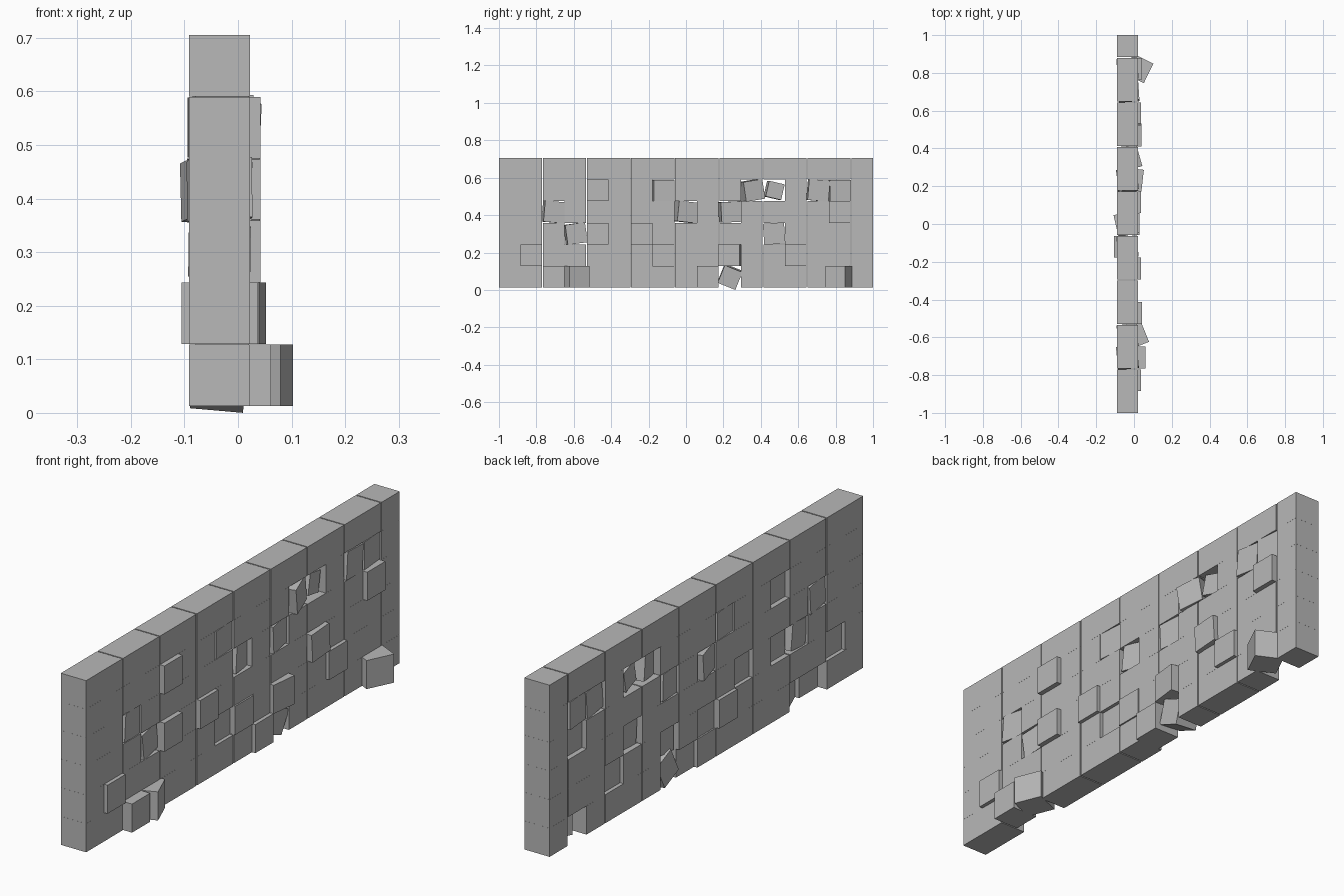
import bpy, bmesh
from math import radians
from mathutils import Matrix

cube = bpy.data.objects.get("Cube")
if cube:
    bpy.data.objects.remove(cube, do_unlink=True)

# One stone colour for the whole wall
GREY = (0.48, 0.48, 0.48, 1)
stone = bpy.data.materials.new("grey_stone")
stone.use_nodes = True
stone.diffuse_color = GREY
stone.node_tree.nodes["Principled BSDF"].inputs["Base Color"].default_value = GREY

# Shared block mesh
COLUMNS, ROWS = 17, 6
DEPTH, WIDTH, HEIGHT = 0.113, 0.1155, 0.1153
PAIR_GAP = (2 - COLUMNS * WIDTH) / (COLUMNS // 2)
WALL_X, BASE_Z, COURSE = -0.0345, 0.0125, 0.1155
bm = bmesh.new()
bmesh.ops.create_cube(bm, size=1, matrix=Matrix.Diagonal((DEPTH, WIDTH, HEIGHT, 1)))
block_mesh = bpy.data.meshes.new("block")
bm.to_mesh(block_mesh)
bm.free()
block_mesh.materials.append(stone)

# Wall of blocks, laid in close pairs of columns
wall = {}
for column in range(COLUMNS):
    y = -1 + (column + 0.5) * WIDTH + (column // 2) * PAIR_GAP
    for row in range(ROWS):
        block = bpy.data.objects.new(f"block_column_{column}_row_{row}", block_mesh)
        block.location = (WALL_X, y, BASE_Z + (row + 0.5) * COURSE)
        bpy.context.collection.objects.link(block)
        wall[column, row] = block


def push(distance, *places):
    """Slide blocks straight out of the wall."""
    for place in places:
        wall[place].location.x += distance


def twist(column, row, roll=0, tilt=0, turn=0, out=0, size=1):
    """Knock one block loose, rotating it about its centre."""
    block = wall[column, row]
    block.rotation_euler = (radians(roll), radians(tilt), radians(turn))
    block.scale = (size, size, size)
    block.location.x += out


# Blocks pushed straight out of the wall
push(0.04, (2, 0))
push(0.02, (4, 2), (4, 4), (15, 3))
push(0.015, (1, 1), (6, 2), (9, 0), (13, 1))
push(0.006, (8, 1))
push(-0.014, (7, 1))

# Blocks turned about the vertical
twist(3, 0, turn=22, out=0.04)
twist(7, 4, turn=4, size=0.97)
twist(10, 1, turn=-6.5, out=0.024)
twist(15, 0, turn=-26, out=0.061)
twist(15, 4, turn=5, size=0.97)

# Blocks tumbled in their sockets
twist(2, 3, roll=-5, turn=6, size=0.98)
twist(3, 2, roll=8, turn=6, size=0.93)
twist(8, 3, roll=-6, turn=13, out=-0.008, size=0.95)
twist(10, 0, roll=-22, tilt=5, size=0.88)
twist(10, 3, roll=3, turn=8, size=0.95)
twist(11, 4, roll=9, turn=16, out=0.012, size=0.92)
twist(12, 2, roll=4, out=0.02, size=0.98)
twist(12, 4, roll=-13, turn=8, size=0.74)
twist(14, 4, roll=-5, turn=4, out=0.005, size=0.97)
